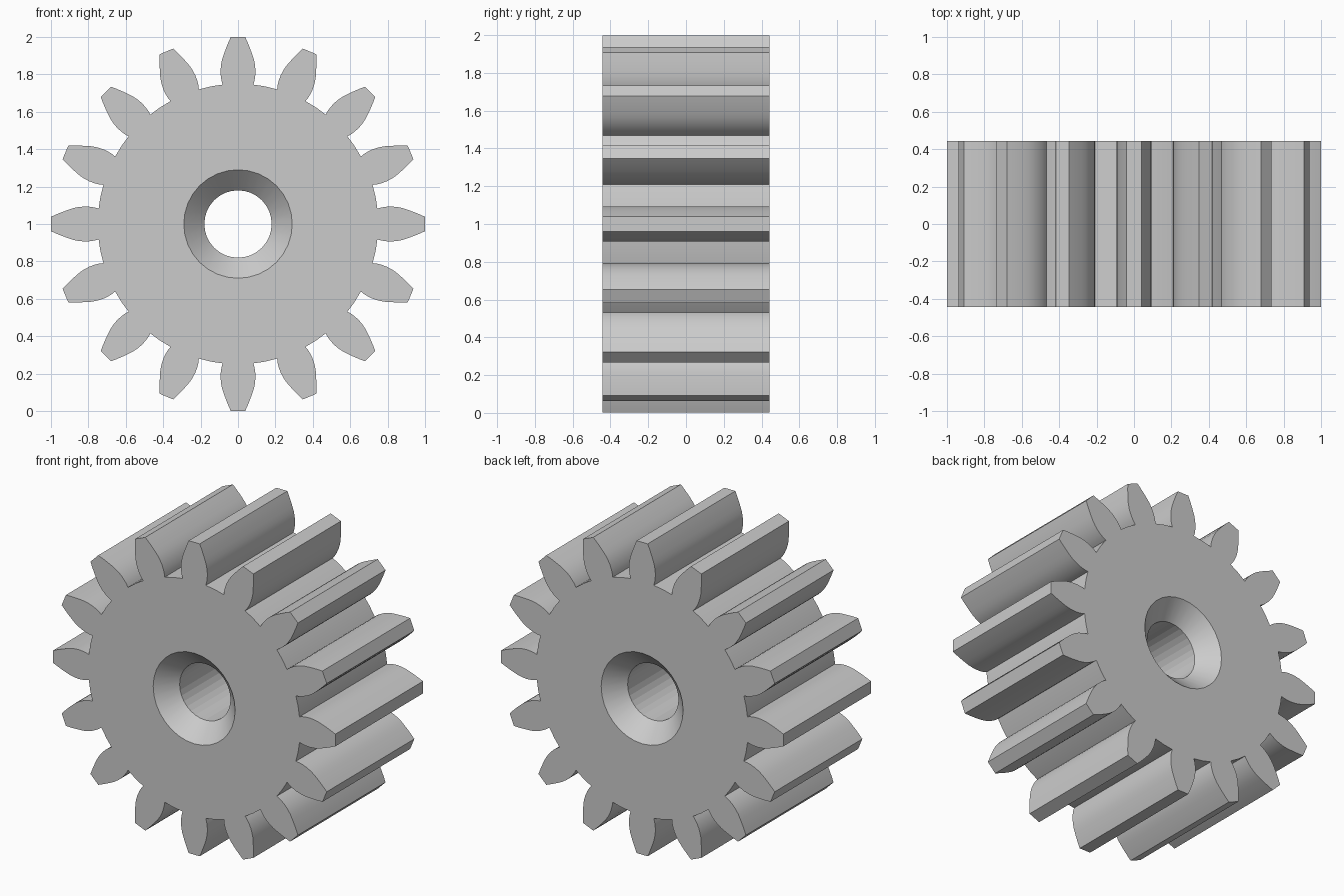
import bpy, bmesh
from math import sin, cos, pi

if "Cube" in bpy.data.objects:
    bpy.data.objects.remove(bpy.data.objects["Cube"])

TEETH = 16
STEP = 2 * pi / TEETH
HALF = 0.443            # half of the gear's width along y
ROOT_R, BORE_R, SINK_R = 0.75, 0.18, 0.29
SINK_DEPTH = 0.11

# Half tooth profile: distance from the axis, half width
FLANK = [(0.745, 0.082), (0.765, 0.088), (0.79, 0.092), (0.82, 0.0935),
         (0.85, 0.091), (0.88, 0.085), (0.91, 0.075), (0.94, 0.064),
         (0.97, 0.052), (0.999, 0.039)]

bm = bmesh.new()


def point(r, w, a, y):
    # r runs along the direction a, w across it; the axis is at z = 1
    return bm.verts.new((r * sin(a) + w * cos(a), y, 1 + r * cos(a) - w * sin(a)))


def ring(r, y):
    return [point(r, 0, i * STEP / 2, y) for i in range(2 * TEETH)]


def join(a, b):
    n = len(a)
    for i in range(n):
        j = (i + 1) % n
        bm.faces.new((a[i], a[j], b[j], b[i]))


# Outline and countersunk bore rings for both end faces
outlines, sinks, bores = [], [], []
for side in (-1, 1):
    y = side * HALF
    sectors = []
    for i in range(TEETH):
        a = i * STEP
        s = [point(r, -w, a, y) for r, w in FLANK]
        s += [point(r, w, a, y) for r, w in reversed(FLANK)]
        s.append(point(ROOT_R, 0, a + STEP / 2, y))
        sectors.append(s)
    sink = ring(SINK_R, y)
    # One face per tooth sector
    for i, s in enumerate(sectors):
        k = 2 * i
        bm.faces.new([sectors[i - 1][-1]] + s +
                     [sink[(k + 1) % (2 * TEETH)], sink[k], sink[k - 1]])
    outlines.append([v for s in sectors for v in s])
    sinks.append(sink)
    bores.append(ring(BORE_R, side * (HALF - SINK_DEPTH)))

# Tooth flanks, countersinks and bore wall
join(outlines[0], outlines[1])
join(sinks[0], bores[0])
join(bores[0], bores[1])
join(bores[1], sinks[1])

bmesh.ops.recalc_face_normals(bm, faces=bm.faces)
mesh = bpy.data.meshes.new("spur_gear")
bm.to_mesh(mesh)
bm.free()
gear = bpy.data.objects.new("spur_gear", mesh)
bpy.context.collection.objects.link(gear)

bpy.context.view_layer.objects.active = gear
gear.select_set(True)
bpy.ops.object.shade_smooth_by_angle(angle=0.16)
